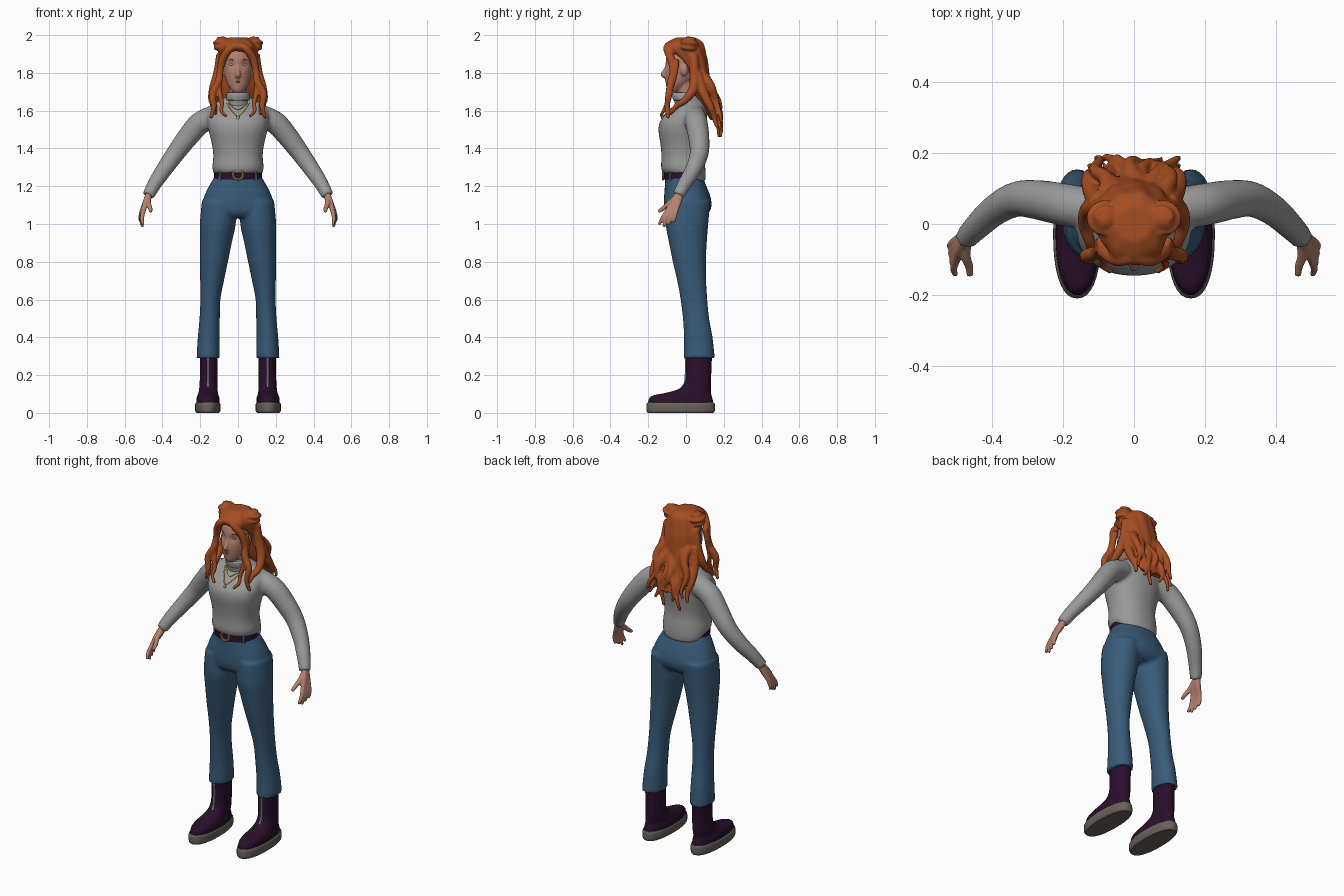
import bpy, bmesh, math
from mathutils import Vector, Matrix
from mathutils.bvhtree import BVHTree

default = bpy.data.objects.get("Cube")
if default:
    bpy.data.objects.remove(default, do_unlink=True)


def material(name, r, g, b):
    m = bpy.data.materials.new(name)
    m.use_nodes = True
    m.diffuse_color = (r, g, b, 1)
    bsdf = m.node_tree.nodes["Principled BSDF"]
    bsdf.inputs["Base Color"].default_value = (r, g, b, 1)
    bsdf.inputs["Roughness"].default_value = 0.8
    return m


HAIR = material("copper hair", .38, .075, .016)
SKIN = material("skin", .46, .22, .16)
LIPS = material("lips", .33, .11, .09)
EYES = material("pale eyes", .38, .38, .4)
WOOL = material("grey wool", .32, .32, .32)
DENIM = material("blue denim", .04, .105, .19)
LEATHER = material("plum leather", .022, .005, .024)
SOLE = material("sole rubber", .14, .12, .1)
GOLD = material("gold", .6, .38, .07)
ZIP = material("light lacing", .45, .42, .45)


def interpolate(rows, steps):
    """Catmull-Rom through rows of numbers."""
    out = []
    for i in range(len(rows) - 1):
        a, b, c, d = (rows[max(0, min(len(rows) - 1, j))] for j in range(i - 1, i + 3))
        for k in range(steps):
            t = k / steps
            out.append([q + t * (r - p + t * (2 * p - 5 * q + 4 * r - s + t * (3 * (q - r) + s - p))) / 2
                        for p, q, r, s in zip(a, b, c, d)])
    return out + [list(rows[-1])]


def skin_rings(bm, rings):
    """Bridge rings of points and cap both ends."""
    loops = [[bm.verts.new(p) for p in ring] for ring in rings]
    n = len(loops[0])
    for a, b in zip(loops, loops[1:]):
        for i in range(n):
            bm.faces.new((a[i], a[(i + 1) % n], b[(i + 1) % n], b[i]))
    bm.faces.new(loops[0])
    bm.faces.new(loops[-1])


def sides(mirror):
    return (1, -1) if mirror else (1,)


def stack(bm, rows, power=2, mirror=False, ripple=0, steps=4, count=36):
    """Horizontal oval sections; each row is z, centre x, centre y, half width, half depth."""
    for s in sides(mirror):
        rings = []
        for z, cx, cy, rx, ry in interpolate(rows, steps):
            ring = []
            for i in range(count):
                a = math.tau * i / count
                c, d = math.cos(a), math.sin(a)
                k = 1 + ripple * math.sin(9 * a + 14 * z)
                x = math.copysign(abs(c) ** (2 / power), c) * rx * k
                y = math.copysign(abs(d) ** (2 / power), d) * ry * k
                ring.append((s * (cx + x), cy + y, z))
            rings.append(ring)
        skin_rings(bm, rings)


def tube(bm, rows, mirror=False, steps=5, count=14):
    """Round tube along a path; each row is x, y, z, radius."""
    for s in sides(mirror):
        path = [(Vector((s * x, y, z)), r) for x, y, z, r in interpolate(rows, steps)]
        u, rings = None, []
        for i, (p, r) in enumerate(path):
            t = (path[min(i + 1, len(path) - 1)][0] - path[max(i - 1, 0)][0]).normalized()
            u = t.orthogonal() if u is None else u - t * u.dot(t)
            u.normalize()
            v = t.cross(u)
            rings.append([p + r * (u * math.cos(a) + v * math.sin(a))
                          for a in (math.tau * k / count for k in range(count))])
        skin_rings(bm, rings)


def ball(bm, centre, size, mirror=False):
    for s in sides(mirror):
        m = Matrix.Translation((s * centre[0], *centre[1:])) @ Matrix.Diagonal((*size, 1))
        bmesh.ops.create_uvsphere(bm, u_segments=20, v_segments=12, radius=1, matrix=m)


def finish(name, bm, mat, voxel=0, relax=0):
    """Turn the mesh into an object; a voxel size fuses overlapping shells."""
    bmesh.ops.recalc_face_normals(bm, faces=bm.faces)
    mesh = bpy.data.meshes.new(name)
    bm.to_mesh(mesh)
    bm.free()
    mesh.materials.append(mat)
    ob = bpy.data.objects.new(name, mesh)
    bpy.context.collection.objects.link(ob)
    if voxel:
        fuse = ob.modifiers.new("fuse", 'REMESH')
        fuse.mode, fuse.voxel_size, fuse.use_smooth_shade = 'VOXEL', voxel, True
        if relax:
            soft = ob.modifiers.new("soften", 'SMOOTH')
            soft.factor, soft.iterations = .5, relax
    else:
        bpy.ops.object.select_all(action='DESELECT')
        ob.select_set(True)
        bpy.context.view_layer.objects.active = ob
        bpy.ops.object.shade_smooth_by_angle(angle=math.radians(40))
    return ob


# Sweater: torso and sleeves fused, hem longer at the back
bm = bmesh.new()
stack(bm, [(1.27, 0, -.01, .128, .112), (1.3, 0, -.014, .136, .118), (1.36, 0, -.018, .131, .112),
           (1.42, 0, -.02, .138, .115), (1.5, 0, -.02, .157, .126), (1.55, 0, -.012, .162, .122),
           (1.6, 0, .012, .158, .1), (1.635, 0, .028, .13, .075), (1.66, 0, .025, .085, .06),
           (1.68, 0, .01, .05, .05)], power=2.2)
for v in bm.verts:
    if v.co.z < 1.33 and v.co.y > 0:
        v.co.z -= .045 * min(1, v.co.y / .05) * (1.33 - v.co.z) / .06
tube(bm, [(.12, .042, 1.572, .06), (.2, .055, 1.535, .06), (.27, .068, 1.455, .056), (.33, .07, 1.375, .05),
          (.39, .04, 1.29, .044), (.44, -.005, 1.215, .038), (.475, -.042, 1.15, .032)], mirror=True, count=24)
sweater = finish("sweater", bm, WOOL, .01, 4)

# Folded roll collar
bm = bmesh.new()
stack(bm, [(1.61, 0, .015, .07, .07), (1.65, 0, -.002, .058, .06), (1.658, 0, -.006, .062, .063),
           (1.685, 0, -.013, .06, .061), (1.695, 0, -.015, .052, .053)])
finish("roll_collar", bm, WOOL)

# Trousers: hips and two legs fused
bm = bmesh.new()
stack(bm, [(1.255, 0, -.012, .122, .098), (1.2, 0, -.002, .154, .11), (1.15, 0, .006, .178, .122),
           (1.1, 0, .01, .191, .126), (1.06, 0, .007, .195, .115), (1.035, 0, .005, .18, .09)], power=2.2)
stack(bm, [(1.12, .1, .01, .092, .118), (1, .107, .005, .095, .113), (.9, .117, .01, .084, .1),
           (.8, .127, .018, .074, .088), (.7, .137, .03, .063, .077), (.6, .146, .042, .053, .071),
           (.5, .15, .053, .054, .07), (.4, .155, .065, .058, .076), (.29, .158, .07, .062, .083)],
      mirror=True)
finish("trousers", bm, DENIM, .01, 4)

# Belt, loops and ring buckle
bm = bmesh.new()
stack(bm, [(1.235, 0, -.015, .129, .105), (1.29, 0, -.015, .125, .102)], steps=1, count=48)
finish("belt", bm, LEATHER)
bm = bmesh.new()
tube(bm, [(.096, -.084, 1.23, .007), (.094, -.084, 1.29, .007)], mirror=True)
finish("belt_loops", bm, DENIM)
bm = bmesh.new()
tube(bm, [(.026 * math.cos(a), -.122, 1.262 + .026 * math.sin(a), .0055)
          for a in (math.tau * i / 16 for i in range(17))], steps=2, count=8)
finish("buckle", bm, GOLD)

# Boots, soles and front lacing
bm = bmesh.new()
stack(bm, [(.045, .159, -.028, .062, .174), (.075, .159, -.028, .061, .168), (.092, .159, -.02, .056, .155),
           (.105, .158, .01, .052, .122), (.125, .157, .045, .049, .087), (.16, .156, .063, .047, .07),
           (.22, .155, .067, .046, .067), (.31, .155, .068, .046, .07)], power=2.2, mirror=True)
finish("boots", bm, LEATHER)
bm = bmesh.new()
stack(bm, [(0, .16, -.028, .06, .174), (.012, .16, -.028, .067, .181), (.045, .16, -.028, .067, .181),
           (.056, .16, -.028, .06, .175)], power=2.3, mirror=True)
finish("soles", bm, SOLE)
bm = bmesh.new()
tube(bm, [(.157, -.02, .135, .006), (.157, -.005, .16, .006), (.157, 0, .22, .006), (.157, -.001, .3, .006)],
     mirror=True, count=8)
finish("lacing", bm, ZIP)

# Hands: fingers run from the wrist so the palm fuses
bm = bmesh.new()
for i in range(4):
    tube(bm, [(.468, -.032 - .004 * (1 - i), 1.17, .017), (.488, -.07 + .01 * i, 1.115, .016),
              (.5 + .003 * i, -.1 + .016 * i, 1.07, .012), (.508 + .003 * i, -.125 + .021 * i, 1.03, .0105),
              (.503 + .003 * i, -.143 + .025 * i, .985 + .012 * abs(i - 1), .008)], mirror=True)
tube(bm, [(.472, -.045, 1.145, .015), (.474, -.09, 1.11, .014), (.465, -.118, 1.085, .012),
          (.462, -.146, 1.065, .009)], mirror=True)
finish("hands", bm, SKIN, .005, 2)

# Head: skull with eye hollows, nose, ears and neck
bm = bmesh.new()
stack(bm, [(1.695, 0, -.068, .022, .022), (1.71, 0, -.06, .037, .04), (1.74, 0, -.045, .056, .061),
           (1.78, 0, -.026, .069, .085), (1.83, 0, -.01, .076, .1), (1.88, 0, -.005, .078, .1),
           (1.93, 0, 0, .066, .085), (1.96, 0, 0, .04, .05)], steps=6, count=64)
for v in bm.verts:
    if v.co.y < -.04:
        v.co.y += .012 * math.exp(-((abs(v.co.x) - .033) ** 2 + (v.co.z - 1.845) ** 2) / .0004)
tube(bm, [(0, -.098, 1.845, .008), (0, -.11, 1.815, .01), (0, -.121, 1.79, .013), (0, -.105, 1.777, .01)])
ball(bm, (.011, -.107, 1.785), (.009, .01, .008), mirror=True)
ball(bm, (.079, -.01, 1.815), (.011, .02, .031), mirror=True)
stack(bm, [(1.6, 0, .015, .045, .045), (1.76, 0, -.005, .048, .05)])
finish("head", bm, SKIN, .0055, 2)
bm = bmesh.new()
ball(bm, (.033, -.08, 1.845), (.014, .012, .008), mirror=True)
finish("eyes", bm, EYES)
bm = bmesh.new()
ball(bm, (0, -.102, 1.758), (.02, .008, .004))
ball(bm, (0, -.101, 1.75), (.016, .008, .005))
finish("lips", bm, LIPS)
bm = bmesh.new()
tube(bm, [(.016, -.098, 1.864, .003), (.035, -.091, 1.871, .004), (.055, -.073, 1.864, .003)], mirror=True)
finish("eyebrows", bm, HAIR)

# Hair: rippled mass, long back strands, face-framing locks and buns
bm = bmesh.new()
stack(bm, [(1.987, 0, 0, .05, .05), (1.965, 0, -.004, .083, .09), (1.935, 0, -.008, .098, .107),
           (1.905, 0, .012, .103, .093), (1.86, 0, .04, .105, .075), (1.8, 0, .062, .1, .06),
           (1.72, 0, .08, .105, .052), (1.66, 0, .105, .11, .045), (1.6, 0, .137, .1, .038),
           (1.55, 0, .158, .08, .028)], ripple=.025, count=72)
for i in range(7):
    length = .3 + .04 * ((i * 2) % 3 - 1)
    strand = []
    for k in range(8):
        f = k / 7
        strand.append(((i - 3) * (.027 + .011 * f) + .013 * math.sin(9 * f + 2 * i),
                       .08 + .1 * math.sin(f * 1.75) + .008 * math.sin(8 * f + i), 1.8 - length * f,
                       .027 - .019 * f))
    tube(bm, strand, count=10)
locks = [
    [(.006, -.095, 1.95, .016), (.046, -.1, 1.925, .02), (.08, -.08, 1.875, .021), (.095, -.07, 1.81, .018),
     (.104, -.08, 1.75, .02), (.135, -.09, 1.69, .019), (.128, -.1, 1.62, .014), (.145, -.095, 1.56, .008)],
    [(.09, -.05, 1.87, .016), (.1, -.06, 1.79, .015), (.098, -.085, 1.7, .014), (.085, -.1, 1.64, .012),
     (.088, -.118, 1.6, .01), (.062, -.135, 1.57, .008)],
    [(.09, .04, 1.9, .025), (.105, .045, 1.8, .026), (.127, .04, 1.72, .026), (.138, .0, 1.66, .02),
     (.125, -.05, 1.625, .015), (.118, -.085, 1.58, .008)],
    [(.1, .06, 1.8, .025), (.118, .09, 1.7, .026), (.128, .13, 1.62, .02), (.115, .15, 1.56, .014),
     (.125, .165, 1.51, .008)]]
for lock in locks:
    tube(bm, lock, mirror=True)
ball(bm, (.083, .015, 1.95), (.043, .043, .043), mirror=True)
coil = []
for i in range(25):
    a, f = i * .65, i / 24
    r = .044 * math.sin(.5 + 2 * f)
    coil.append((.083 + r * math.cos(a), .015 + r * math.sin(a), 1.95 + .038 * math.cos(.5 + 2 * f), .009))
tube(bm, coil, mirror=True, steps=3, count=8)
finish("hair", bm, HAIR, .0065, 1)

# Necklaces laid on the front of the sweater
bpy.context.view_layer.update()
surface = BVHTree.FromObject(sweater, bpy.context.evaluated_depsgraph_get())


def chest(x, z):
    hit = surface.ray_cast(Vector((x, -1, z)), Vector((0, 1, 0)))[0]
    return hit.y - .002 if hit else -.1


bm = bmesh.new()
for low, wide in ((1.57, .06), (1.605, .05)):
    chain = [(wide * t / 8, low + (1.64 - low) * abs(t / 8) ** 1.4) for t in range(-8, 9)]
    tube(bm, [(x, chest(x, z), z, .0028) for x, z in chain], steps=2, count=6)
ball(bm, (0, chest(0, 1.562), 1.562), (.008, .005, .011))
finish("necklaces", bm, GOLD)
